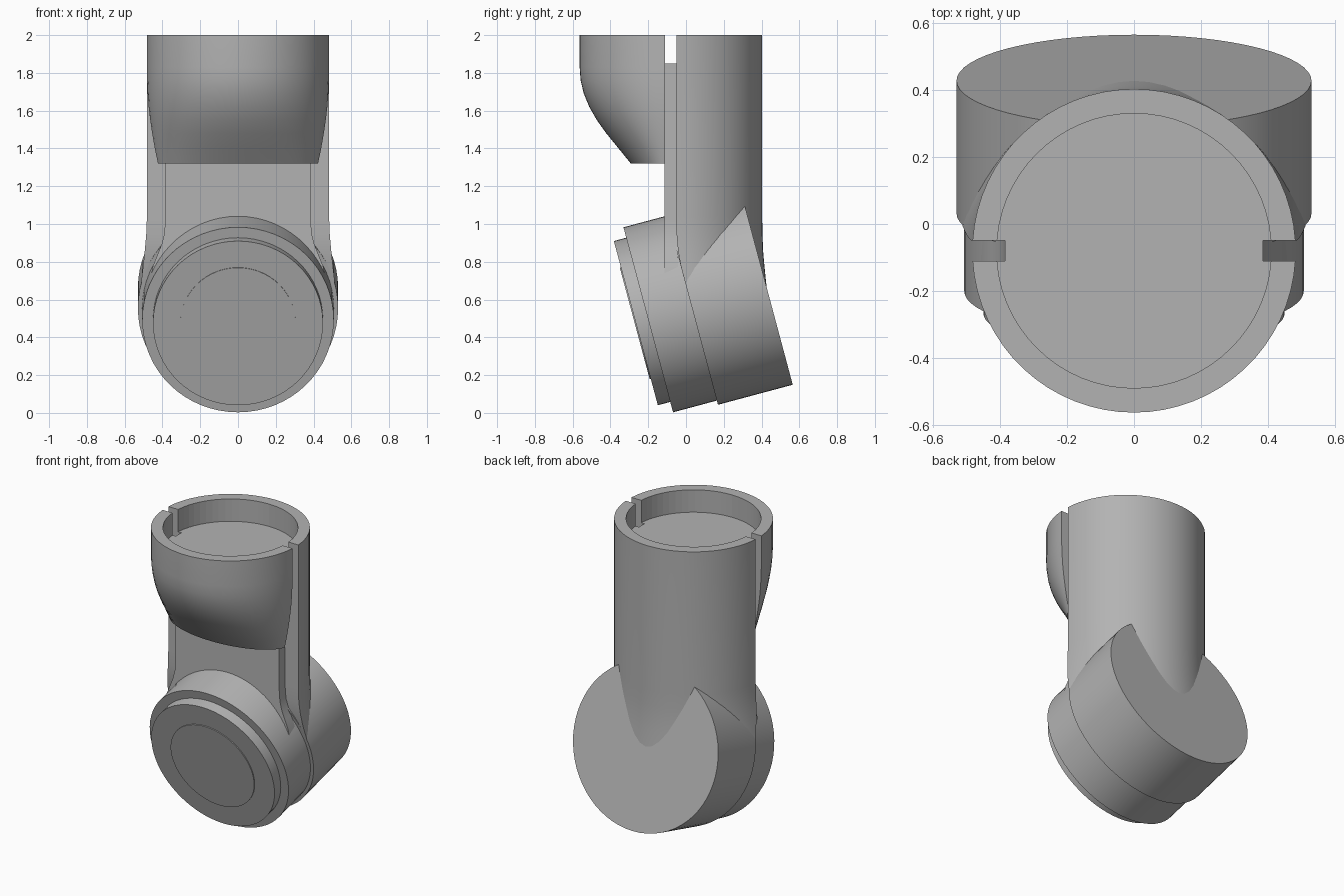
import bpy, bmesh
from math import sin, cos, pi, radians, asin
from mathutils import Matrix, Vector

if "Cube" in bpy.data.objects:
    bpy.data.objects.remove(bpy.data.objects["Cube"])

grey = bpy.data.materials.new("plain grey")
grey.use_nodes = True
grey.diffuse_color = (0.45, 0.45, 0.45, 1)
grey.node_tree.nodes["Principled BSDF"].inputs["Base Color"].default_value = (0.45, 0.45, 0.45, 1)

TUBE_Y = -0.08          # tube axis
TILT = radians(105)     # direction of the head axis
SIDES = 64


def finish(name, bm):
    bmesh.ops.recalc_face_normals(bm, faces=bm.faces)
    mesh = bpy.data.meshes.new(name)
    bm.to_mesh(mesh)
    bm.free()
    mesh.materials.append(grey)
    ob = bpy.data.objects.new(name, mesh)
    bpy.context.collection.objects.link(ob)
    return ob


def smooth(ob):
    bpy.ops.object.select_all(action='DESELECT')
    ob.select_set(True)
    bpy.context.view_layer.objects.active = ob
    bpy.ops.object.shade_smooth_by_angle(angle=radians(30))


def cylinder(name, r, depth, matrix):
    bm = bmesh.new()
    bmesh.ops.create_cone(bm, cap_ends=True, segments=SIDES, radius1=r, radius2=r,
                          depth=depth, matrix=matrix)
    return finish(name, bm)


def half_shell(name, rings, side):
    """Loft half ellipses (z, x radius, y radius, flat-face y) on one side of the slot."""
    bm = bmesh.new()
    loops, n = [], SIDES // 2
    for z, rx, ry, flat in rings:
        start = asin((flat - TUBE_Y) * side / ry)
        loop = []
        for i in range(n + 1):
            a = start + (pi - 2 * start) * i / n
            loop.append(bm.verts.new((rx * cos(a), TUBE_Y + side * ry * sin(a), z)))
        loops.append(loop)
    for low, high in zip(loops, loops[1:]):
        for i in range(n + 1):
            j = (i + 1) % (n + 1)
            bm.faces.new((low[i], low[j], high[j], high[i]))
    bm.faces.new(loops[0])
    bm.faces.new(loops[-1])
    return finish(name, bm)


# Back half of the tube, flaring into the head
back = half_shell("tube_back", [
    (0.60, 0.525, 0.515, 0.020), (0.70, 0.517, 0.503, -0.007), (0.78, 0.505, 0.495, -0.028),
    (0.86, 0.495, 0.488, -0.042), (0.94, 0.487, 0.485, -0.049), (1.04, 0.483, 0.483, -0.05),
    (2.0, 0.483, 0.483, -0.05)], 1)

# Front half of the tube: a clip that curves inward to its lower edge
front = half_shell("tube_front_clip", [
    (1.32, 0.428, 0.212, -0.11), (1.40, 0.443, 0.277, -0.11), (1.48, 0.456, 0.342, -0.11),
    (1.55, 0.466, 0.392, -0.11), (1.62, 0.474, 0.432, -0.11), (1.69, 0.479, 0.461, -0.11),
    (1.76, 0.482, 0.478, -0.11), (1.83, 0.483, 0.483, -0.11), (2.0, 0.483, 0.483, -0.11)], -1)

# Round recess in the top of both halves
cutter = cylinder("recess_cutter", 0.41, 0.3, Matrix.Translation((0, TUBE_Y, 2.0)))
cutter.hide_render = True
cutter.hide_viewport = True
for ob in (back, front):
    mod = ob.modifiers.new("recess", 'BOOLEAN')
    mod.operation = 'DIFFERENCE'
    mod.solver = 'EXACT'
    mod.object = cutter
    smooth(ob)

# Panel between the halves, narrower than the tube so that side slots remain
right = [(0.385, 1.85), (0.385, 1.02), (0.39, 0.95), (0.405, 0.89),
         (0.425, 0.84), (0.45, 0.78), (0.47, 0.68)]
bm = bmesh.new()
outline = right + [(-x, z) for x, z in reversed(right)]
face = bm.faces.new([bm.verts.new((x, -0.113, z)) for x, z in outline])
out = bmesh.ops.extrude_face_region(bm, geom=[face])
bmesh.ops.translate(bm, vec=(0, 0.07, 0),
                    verts=[v for v in out["geom"] if isinstance(v, bmesh.types.BMVert)])
smooth(finish("core_panel", bm))

# Tilted head: stacked round parts measured forward from the back face
rotation = Matrix.Rotation(TILT, 4, 'X')
forward = rotation @ Vector((0, 0, 1))
back_centre = Vector((0, 0.428, 0.661))
for name, r, near, far in (("head_back", 0.53, 0.0, 0.41), ("head_front", 0.507, 0.40, 0.65),
                           ("lens_rim", 0.45, 0.64, 0.718), ("lens", 0.305, 0.71, 0.724)):
    middle = back_centre + forward * (near + far) / 2
    smooth(cylinder(name, r, far - near, Matrix.Translation(middle) @ rotation))
